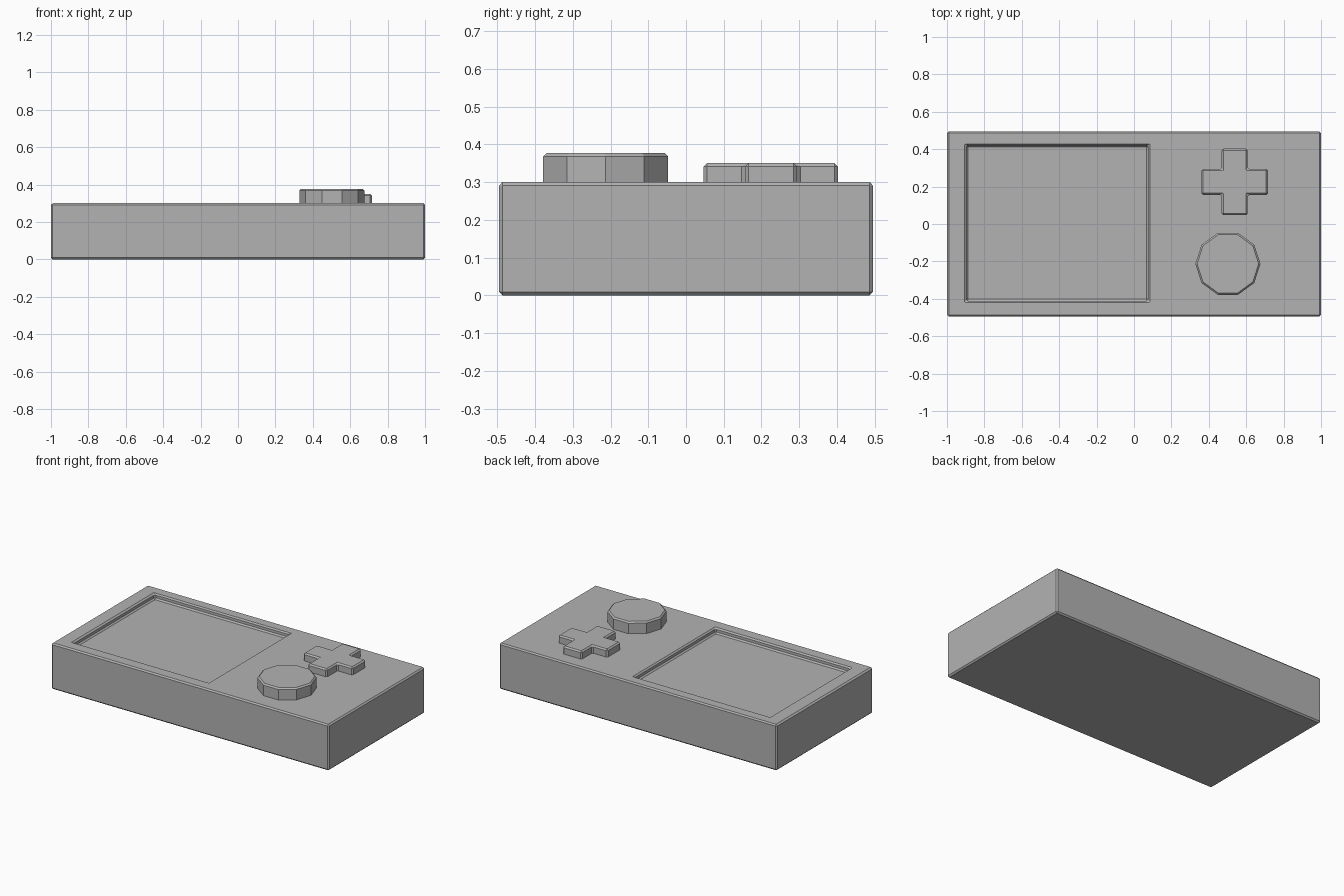
import bpy
import bmesh
from mathutils import Matrix

cube = bpy.data.objects.get("Cube")
if cube:
    bpy.data.objects.remove(cube, do_unlink=True)

BEVEL = 0.009
TOP = 0.30

grey = bpy.data.materials.new("plain grey")
grey.use_nodes = True
colour = (0.45, 0.45, 0.45, 1)
grey.diffuse_color = colour
grey.node_tree.nodes["Principled BSDF"].inputs["Base Color"].default_value = colour


def make_object(name, bm, bevel=True):
    """Turn a bmesh into a flat shaded object with chamfered edges."""
    bmesh.ops.recalc_face_normals(bm, faces=bm.faces)
    mesh = bpy.data.meshes.new(name)
    bm.to_mesh(mesh)
    bm.free()
    mesh.materials.append(grey)
    obj = bpy.data.objects.new(name, mesh)
    bpy.context.collection.objects.link(obj)
    if bevel:
        mod = obj.modifiers.new("chamfer", 'BEVEL')
        mod.width = BEVEL
        mod.segments = 1
        mod.limit_method = 'ANGLE'
    return obj


def top_face(bm):
    return max(bm.faces, key=lambda f: f.calc_center_median().z)


# Case with a recessed screen
bm = bmesh.new()
bmesh.ops.create_cube(bm, size=1)
bmesh.ops.scale(bm, vec=(2, 0.99, TOP), verts=bm.verts)
bmesh.ops.translate(bm, vec=(0, 0, TOP / 2), verts=bm.verts)
screen = top_face(bm)
bmesh.ops.inset_individual(bm, faces=[screen], thickness=0.05)
for v in screen.verts:
    v.co.x = 0.076 if v.co.x > 0 else -0.896
    v.co.y = 0.421 if v.co.y > 0 else -0.411
floor = bmesh.ops.extrude_discrete_faces(bm, faces=[screen])["faces"][0]
bmesh.ops.translate(bm, vec=(0, 0, -0.035), verts=floor.verts)
make_object("case", bm)

# Cross-shaped direction pad
bm = bmesh.new()
a, b = 0.069, 0.178
corner = [(b, -a), (b, a), (a, a)]
outline = []
for turn in range(4):
    for x, y in corner:
        for _ in range(turn):
            x, y = -y, x
        outline.append((x, y))
pad = bm.faces.new([bm.verts.new((x + 0.538, y + 0.225, TOP - 0.015)) for x, y in outline])
upper = bmesh.ops.extrude_face_region(bm, geom=[pad])["geom"]
bmesh.ops.translate(bm, vec=(0, 0, 0.065),
                    verts=[g for g in upper if isinstance(g, bmesh.types.BMVert)])
make_object("direction_pad", bm)

# Ten-sided round button, chamfered on its top rim
bm = bmesh.new()
bmesh.ops.create_cone(bm, cap_ends=True, segments=10, radius1=0.174, radius2=0.174,
                      depth=0.09, matrix=Matrix.Translation((0.502, -0.213, TOP + 0.032)))
# keep a corner pointing along +x
corner_on_axis = any(abs(v.co.y + 0.213) < 0.001 for v in bm.verts)
if not corner_on_axis:
    bmesh.ops.rotate(bm, cent=(0.502, -0.213, 0), verts=bm.verts,
                     matrix=Matrix.Rotation(0.31416, 3, 'Z'))
bmesh.ops.bevel(bm, geom=list(top_face(bm).edges), offset=BEVEL, segments=1,
                affect='EDGES', profile=0.5)
make_object("round_button", bm, bevel=False)
